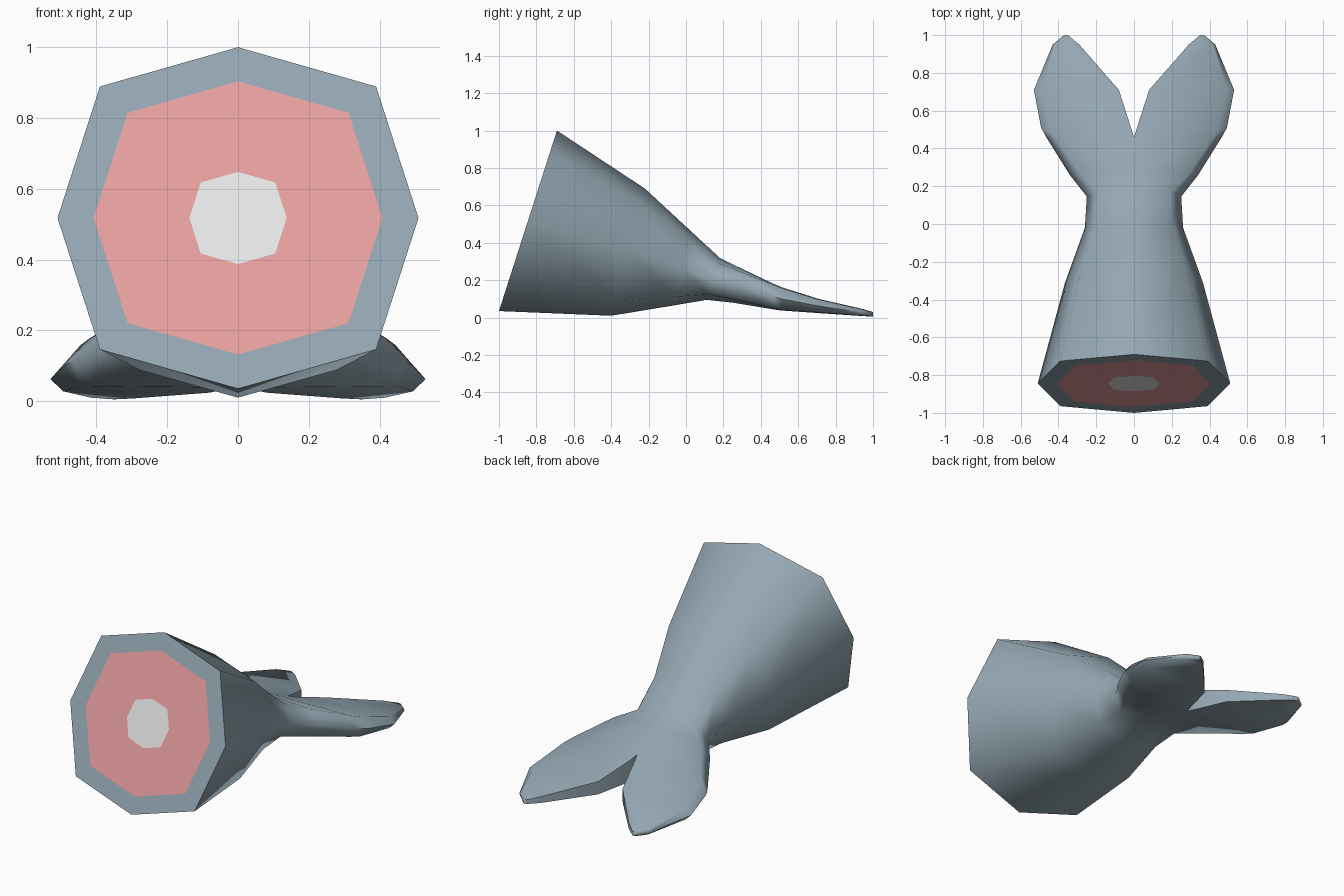
import bpy, bmesh, math
from mathutils import Vector

cube = bpy.data.objects.get("Cube")
if cube:
    bpy.data.objects.remove(cube, do_unlink=True)


def material(name, rgb):
    m = bpy.data.materials.new(name)
    m.use_nodes = True
    colour = (*rgb, 1)
    m.diffuse_color = colour
    m.node_tree.nodes["Principled BSDF"].inputs["Base Color"].default_value = colour
    return m


skin = material("grey_blue_skin", (0.30, 0.39, 0.45))
flesh = material("pink_flesh", (0.83, 0.36, 0.36))
bone = material("pale_bone", (0.82, 0.82, 0.82))

# Half sections: y top, y bottom, z top, z bottom, inner x, outer x, shoulder x, shoulder z
SECTIONS = [
    (-.69, -1.0, 1.0, .035, 0, .51, .765, .77),
    (-.22, -.40, .69, .01, 0, .365, .765, .77),
    (.02, -.06, .468, .066, 0, .26, .765, .77),
    (.18, .11, .32, .095, 0, .25, .78, .75),
    (.27, .25, .275, .08, 0, .34, .85, .8),
    (.46, .46, .185, .045, 0, .465, .9, .9),
    (.51, .51, .163, .038, .016, .492, .9, .93),
    (.71, .71, .10, .024, .08, .53, .92, .9),
    (.95, .95, .045, .008, .29, .43, .9, .9),
    (1.0, 1.0, .03, .005, .35, .37, .9, .9),
]
NOTCH = 5  # section where the two flukes part


def half_section(yt, yb, zt, zb, xi, xo, sx, sz):
    """Five points from the top, round the outside, to the bottom."""
    points = []
    for fx, fz in ((0, 1), (sx, sz), (1, 0), (sx, -sz), (0, -1)):
        t = (1 + fz) / 2
        points.append(Vector((xi + (xo - xi) * fx, yb + (yt - yb) * t, zb + (zt - zb) * t)))
    return points


bm = bmesh.new()
rings = [[bm.verts.new(p) for p in half_section(*s)] for s in SECTIONS]

# Tail and fluke skin
for n, (a, b) in enumerate(zip(rings, rings[1:])):
    for i in range(4):
        bm.faces.new((a[i], a[i + 1], b[i + 1], b[i]))
    if n >= NOTCH:
        bm.faces.new((a[4], a[0], b[0], b[4]))
bm.faces.new(rings[-1])

# Cut end: skin rim, flesh and bone
centre = (rings[0][0].co + rings[0][4].co) / 2
outer = rings[0]
for slot, scale in enumerate((.80, .27)):
    inner = [bm.verts.new(centre.lerp(v.co, scale)) for v in rings[0]]
    for i in range(4):
        bm.faces.new((outer[i], inner[i], inner[i + 1], outer[i + 1])).material_index = slot
    outer = inner
middle = bm.verts.new(centre)
for i in range(4):
    bm.faces.new((outer[i], middle, outer[i + 1])).material_index = 2

# Mirror to the other side and weld the centre line
copy = bmesh.ops.duplicate(bm, geom=bm.verts[:] + bm.edges[:] + bm.faces[:])["geom"]
for v in copy:
    if isinstance(v, bmesh.types.BMVert):
        v.co.x *= -1
bmesh.ops.remove_doubles(bm, verts=bm.verts[:], dist=1e-4)
bmesh.ops.recalc_face_normals(bm, faces=bm.faces[:])

mesh = bpy.data.meshes.new("fish_tail")
bm.to_mesh(mesh)
bm.free()
for m in (skin, flesh, bone):
    mesh.materials.append(m)
tail = bpy.data.objects.new("fish_tail", mesh)
bpy.context.collection.objects.link(tail)
bpy.context.view_layer.objects.active = tail
tail.select_set(True)
bpy.ops.object.shade_smooth_by_angle(angle=math.radians(70))
